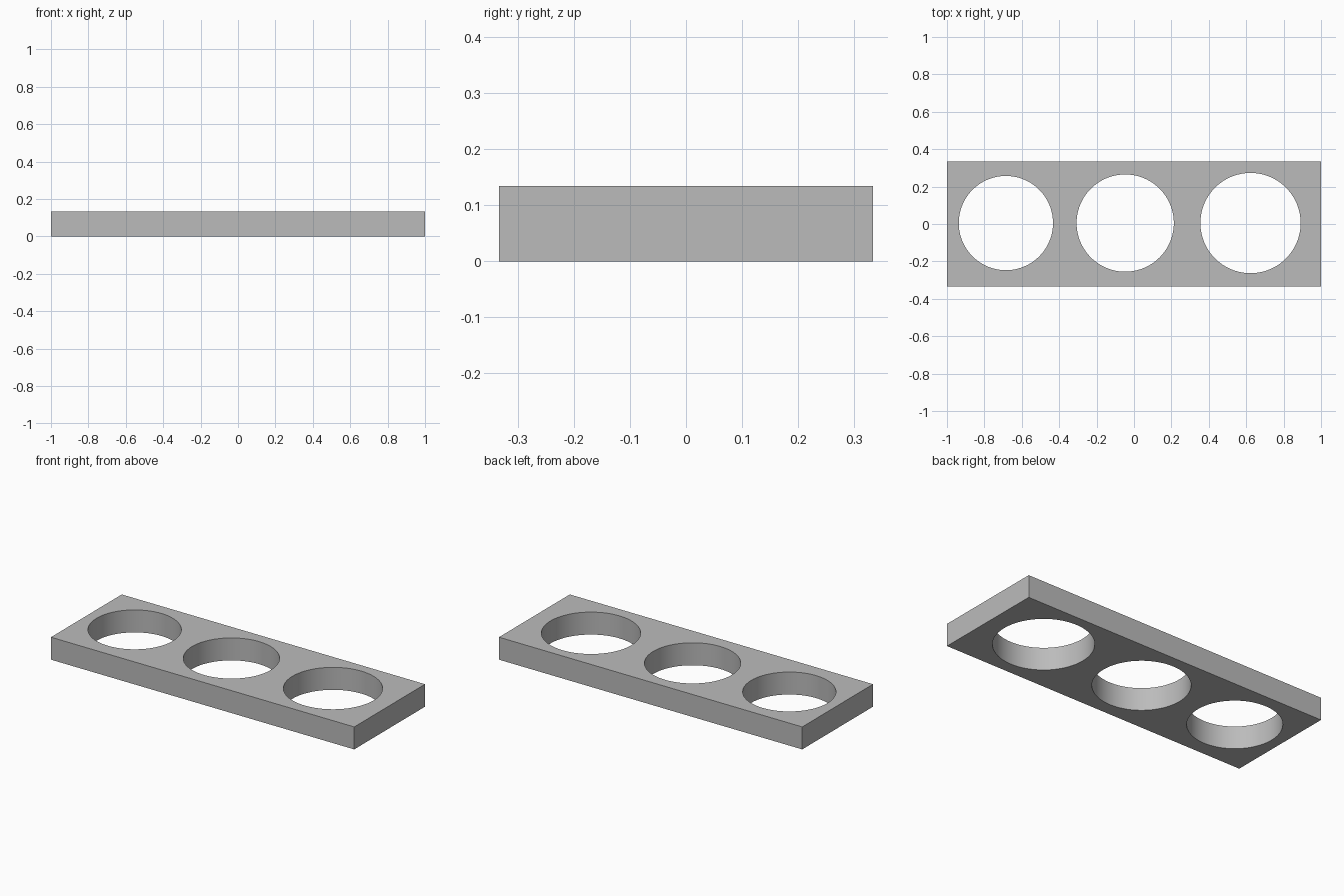
import bpy

cube = bpy.data.objects.get("Cube")
if cube:
    bpy.data.objects.remove(cube, do_unlink=True)

LENGTH, WIDTH, HEIGHT = 2.0, 0.667, 0.134
HOLE_Y = 0.005
HOLES = [(-0.685, 0.252), (-0.047, 0.26), (0.623, 0.268)]  # centre x, radius

# Plain grey material
grey = bpy.data.materials.new("grey")
grey.use_nodes = True
colour = (0.5, 0.5, 0.5, 1)
grey.diffuse_color = colour
grey.node_tree.nodes["Principled BSDF"].inputs["Base Color"].default_value = colour

# Rectangular plate
bpy.ops.mesh.primitive_cube_add(size=1, location=(0, 0, HEIGHT / 2))
plate = bpy.context.object
plate.name = "holder_plate"
plate.scale = (LENGTH, WIDTH, HEIGHT)
bpy.ops.object.transform_apply(location=True, rotation=False, scale=True)
plate.data.materials.append(grey)


def drill(target, x, radius):
    """Cut a round through hole and discard the cutter."""
    bpy.ops.mesh.primitive_cylinder_add(
        vertices=96, radius=radius, depth=HEIGHT * 3, location=(x, HOLE_Y, HEIGHT / 2))
    cutter = bpy.context.object
    cutter.name = "hole_cutter"
    cutter.hide_render = True
    cutter.data.materials.append(grey)
    cut = target.modifiers.new("hole", "BOOLEAN")
    cut.operation = "DIFFERENCE"
    cut.solver = "EXACT"
    cut.object = cutter
    bpy.ops.object.select_all(action="DESELECT")
    target.select_set(True)
    bpy.context.view_layer.objects.active = target
    bpy.ops.object.modifier_apply(modifier=cut.name)
    bpy.data.objects.remove(cutter, do_unlink=True)


# Three round holes of increasing size
for hole_x, hole_radius in HOLES:
    drill(plate, hole_x, hole_radius)

# Smooth hole walls, sharp rims
bpy.ops.object.shade_smooth_by_angle()
